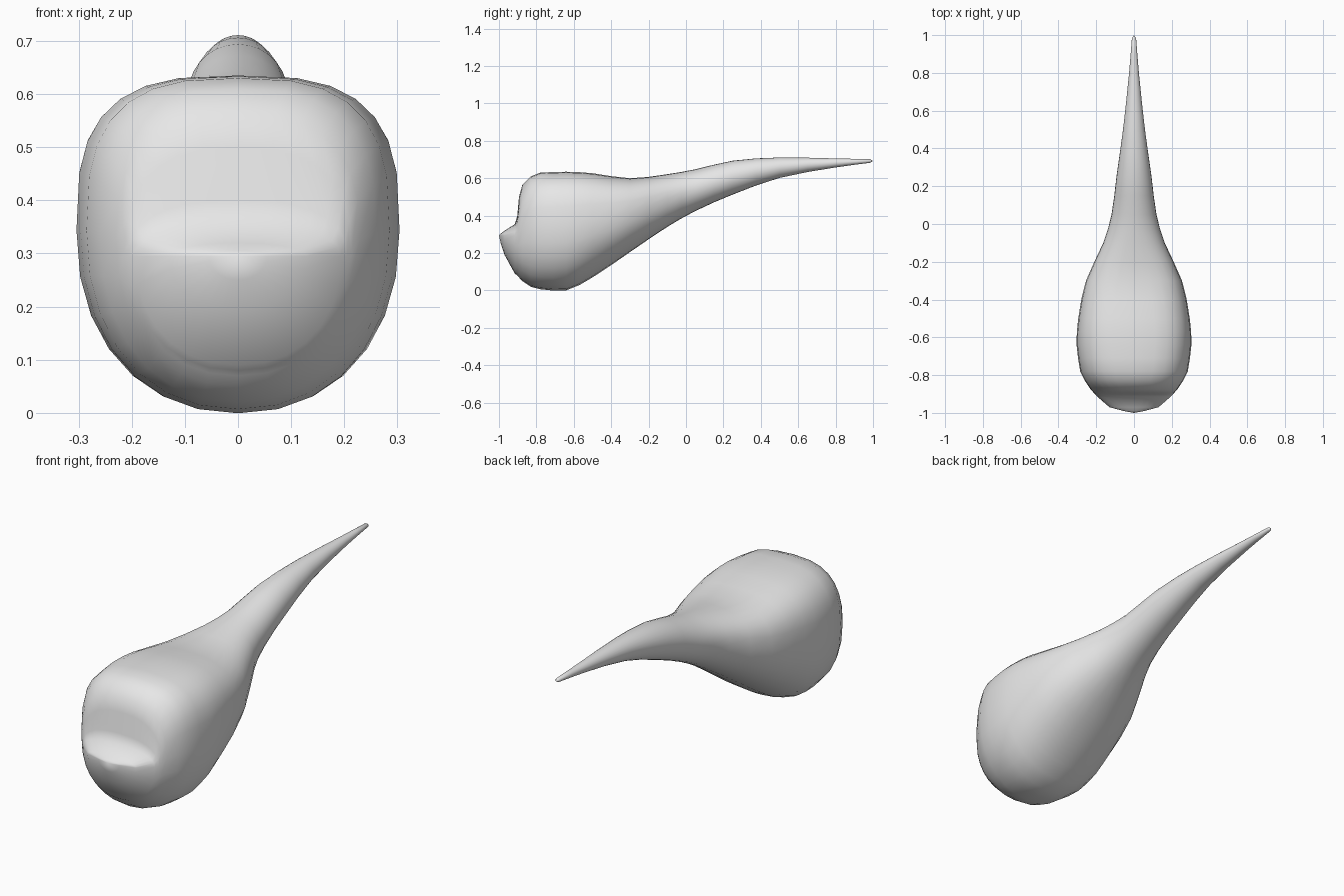
import bpy, bmesh, math

if "Cube" in bpy.data.objects:
    bpy.data.objects.remove(bpy.data.objects["Cube"])

# Key cross-sections: y, bottom z, top z, half width
FRONT = [
    (-0.99, 0.25, 0.305, 0.055),   # lower lip
    (-0.97, 0.19, 0.32, 0.13),
    (-0.915, 0.09, 0.355, 0.193),
    (-0.902, 0.08, 0.40, 0.205),   # notch
    (-0.893, 0.07, 0.50, 0.214),
    (-0.875, 0.05, 0.565, 0.23),
    (-0.83, 0.02, 0.61, 0.26),
]
REAR = [
    (-0.78, 0.007, 0.63, 0.285),   # bulb
    (-0.64, 0.001, 0.635, 0.304),
    (-0.50, 0.07, 0.627, 0.295),
    (-0.30, 0.205, 0.60, 0.254),
    (-0.10, 0.34, 0.622, 0.163),   # neck
    (0.05, 0.425, 0.648, 0.119),
    (0.25, 0.513, 0.694, 0.093),
    (0.50, 0.602, 0.711, 0.058),   # tail
    (0.80, 0.658, 0.706, 0.026),
    (0.985, 0.683, 0.702, 0.011),
]
SIDES = 28


def between(keys, i, t):
    """Smooth curve through neighbouring keys, with slopes taken along y."""
    def slope(k, c):
        lo, hi = keys[max(k - 1, 0)], keys[min(k + 1, len(keys) - 1)]
        return (hi[c] - lo[c]) / (hi[0] - lo[0])
    a, b = keys[i], keys[i + 1]
    span = b[0] - a[0]
    u = 1 - t
    out = [a[0] + span * t]
    for c in (1, 2, 3):
        out.append(a[c] * u * u * (1 + 2 * t) + b[c] * t * t * (3 - 2 * t)
                   + span * (slope(i, c) * t * u * u - slope(i + 1, c) * t * t * u))
    return tuple(out)


def power(v, n):
    return math.copysign(abs(v) ** (2 / n), v)


def ring(bm, y, low, high, half):
    """A ring that is squarer on top where the body is wide."""
    centre = 0.295 if y < -0.9 else low + 0.54 * (high - low)
    if y > 0:
        centre = (low + high) / 2
    squareness = 2 + max(0, half - 0.13) / 0.175
    verts = []
    for i in range(SIDES):
        a = 2 * math.pi * i / SIDES
        c, s = math.cos(a), math.sin(a)
        n = squareness if s > 0 else min(squareness, 2.2)
        reach = high - centre if s > 0 else centre - low
        verts.append(bm.verts.new((half * power(c, n), y, centre + reach * power(s, n))))
    return verts


# Body: loft the rings and close both ends to a point
sections = list(FRONT)
for i in range(len(REAR) - 1):
    sections += [REAR[i], between(REAR, i, 0.5)]
sections.append(REAR[-1])

bm = bmesh.new()
rings = [ring(bm, *s) for s in sections]
for a, b in zip(rings, rings[1:]):
    for i in range(SIDES):
        j = (i + 1) % SIDES
        bm.faces.new((a[i], a[j], b[j], b[i]))
for loop, tip in ((rings[0], (0, -1, 0.295)), (rings[-1], (0, 1, 0.692))):
    pole = bm.verts.new(tip)
    for i in range(SIDES):
        bm.faces.new((loop[i], loop[(i + 1) % SIDES], pole))
bmesh.ops.recalc_face_normals(bm, faces=bm.faces)
for f in bm.faces:
    f.smooth = True

mesh = bpy.data.meshes.new("tapered_body")
bm.to_mesh(mesh)
bm.free()
body = bpy.data.objects.new("tapered_body", mesh)
bpy.context.collection.objects.link(body)

# Single plain colour
grey = bpy.data.materials.new("light_grey")
grey.diffuse_color = (0.8, 0.8, 0.8, 1)
grey.use_nodes = True
grey.node_tree.nodes["Principled BSDF"].inputs["Base Color"].default_value = grey.diffuse_color
mesh.materials.append(grey)
